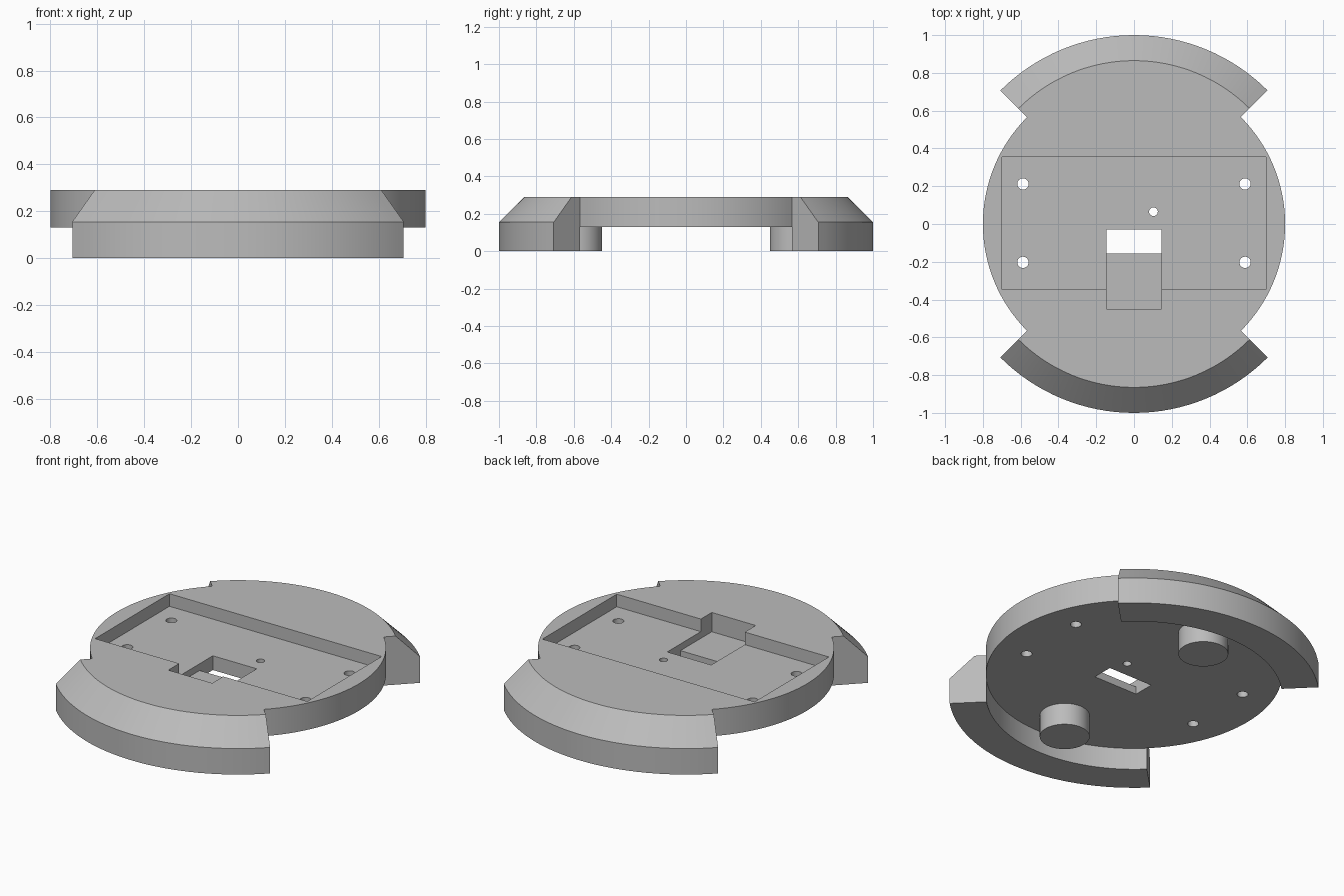
import bpy, bmesh, math
from mathutils import Matrix

old = bpy.data.objects.get("Cube")
if old:
    bpy.data.objects.remove(old, do_unlink=True)

grey = bpy.data.materials.new("plain grey")
grey.use_nodes = True
colour = (0.5, 0.5, 0.5, 1)
grey.diffuse_color = colour
grey.node_tree.nodes["Principled BSDF"].inputs["Base Color"].default_value = colour

PLATE_R, PLATE_Z, TOP_Z = 0.8, 0.13, 0.29
POCKET_Z, SLOT_Z = 0.215, 0.175
SEGMENTS = 128


def finish(name, bm):
    bmesh.ops.recalc_face_normals(bm, faces=bm.faces[:])
    mesh = bpy.data.meshes.new(name)
    bm.to_mesh(mesh)
    bm.free()
    mesh.materials.append(grey)
    obj = bpy.data.objects.new(name, mesh)
    bpy.context.collection.objects.link(obj)
    return obj


def cylinder(name, x, y, radius, z0, z1, segments=32):
    bm = bmesh.new()
    bmesh.ops.create_cone(bm, cap_ends=True, segments=segments, radius1=radius,
                          radius2=radius, depth=z1 - z0,
                          matrix=Matrix.Translation((x, y, (z0 + z1) / 2)))
    return finish(name, bm)


def box(name, x0, x1, y0, y1, z0, z1):
    bm = bmesh.new()
    centre = Matrix.Translation(((x0 + x1) / 2, (y0 + y1) / 2, (z0 + z1) / 2))
    size = Matrix.Diagonal((x1 - x0, y1 - y0, z1 - z0, 1))
    bmesh.ops.create_cube(bm, size=1, matrix=centre @ size)
    return finish(name, bm)


def arc(name, profile, start, sweep, steps):
    """Sweep an (r, z) profile around z and cap both ends."""
    bm = bmesh.new()
    rings = []
    for i in range(steps + 1):
        a = start + sweep * i / steps
        rings.append([bm.verts.new((r * math.cos(a), r * math.sin(a), z))
                      for r, z in profile])
    n = len(profile)
    for a, b in zip(rings, rings[1:]):
        for j in range(n):
            k = (j + 1) % n
            bm.faces.new((a[j], a[k], b[k], b[j]))
    bm.faces.new(rings[0])
    bm.faces.new(rings[-1])
    return finish(name, bm)


def combine(target, other, operation):
    mod = target.modifiers.new(operation.lower(), "BOOLEAN")
    mod.operation = operation
    mod.solver = "EXACT"
    mod.object = other
    bpy.context.view_layer.objects.active = target
    bpy.ops.object.modifier_apply(modifier=mod.name)
    bpy.data.objects.remove(other, do_unlink=True)


def smooth(obj):
    bpy.ops.object.select_all(action="DESELECT")
    obj.select_set(True)
    bpy.context.view_layer.objects.active = obj
    bpy.ops.object.shade_smooth_by_angle(angle=math.radians(25))


# Round base plate
plate = cylinder("base_plate", 0, 0, PLATE_R, PLATE_Z, TOP_Z, SEGMENTS)

# Chamfered quarter-ring bumpers, front and back, joined to the plate
bumper_profile = [(PLATE_R, 0), (1, 0), (1, 0.155), (0.865, TOP_Z),
                  (0.76, TOP_Z), (0.76, PLATE_Z), (PLATE_R, PLATE_Z)]
for start in (math.pi / 4, -3 * math.pi / 4):
    bumper = arc("bumper", bumper_profile, start, math.pi / 2, SEGMENTS // 4)
    combine(plate, bumper, "UNION")

# Board pocket, deeper connector slot and through window
combine(plate, box("pocket", -0.7, 0.7, -0.347, 0.354, POCKET_Z, 0.4), "DIFFERENCE")
combine(plate, box("slot", -0.145, 0.145, -0.45, -0.03, SLOT_Z, 0.4), "DIFFERENCE")
combine(plate, box("window", -0.145, 0.145, -0.155, -0.03, 0, 0.4), "DIFFERENCE")

# Screw holes and a small pilot hole
holes = [(x, y, 0.03) for x in (-0.588, 0.588) for y in (-0.203, 0.212)]
for x, y, r in holes + [(0.103, 0.065, 0.023)]:
    combine(plate, cylinder("hole", x, y, r, 0, 0.4), "DIFFERENCE")
smooth(plate)

# Round feet under the plate
for name, side in (("front_foot", -1), ("back_foot", 1)):
    smooth(cylinder(name, 0, side * 0.583, 0.135, 0, PLATE_Z + 0.02, 48))
